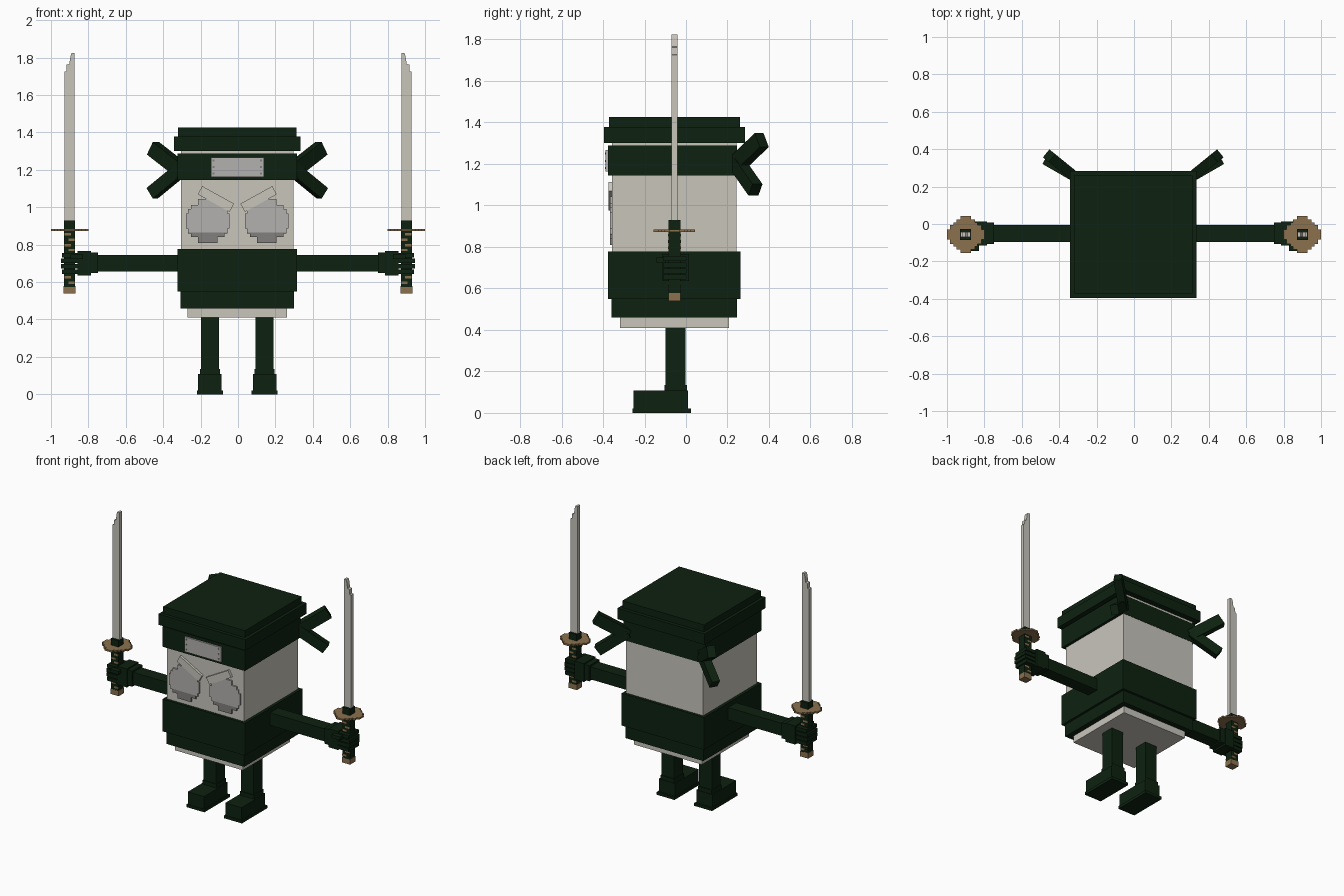
import bpy, bmesh, math
from mathutils import Vector, Matrix

if "Cube" in bpy.data.objects:
    bpy.data.objects.remove(bpy.data.objects["Cube"])


def material(name, colour):
    m = bpy.data.materials.new(name)
    m.diffuse_color = (*colour, 1)
    m.use_nodes = True
    m.node_tree.nodes["Principled BSDF"].inputs["Base Color"].default_value = m.diffuse_color
    return m


GREEN = material("dark green cloth", (0.004, 0.0155, 0.005))
PALE = material("pale stone", (0.58, 0.56, 0.50))
BRONZE = material("bronze", (0.26, 0.165, 0.075))
SILVER = material("silver", (0.45, 0.44, 0.43))
STEEL = material("dark steel", (0.22, 0.215, 0.21))


def finish(name, bm, *mats):
    bmesh.ops.recalc_face_normals(bm, faces=bm.faces[:])
    me = bpy.data.meshes.new(name)
    bm.to_mesh(me)
    bm.free()
    for m in mats:
        me.materials.append(m)
    ob = bpy.data.objects.new(name, me)
    bpy.context.collection.objects.link(ob)
    return ob


def add_box(bm, x, y, z):
    """Box from (low, high) pairs."""
    lo, hi = zip(x, y, z)
    centre = [(a + b) / 2 for a, b in zip(lo, hi)]
    size = [abs(b - a) for a, b in zip(lo, hi)]
    mat = Matrix.Translation(centre) @ Matrix.Diagonal((*size, 1))
    return bmesh.ops.create_cube(bm, size=1, matrix=mat)["verts"]


def box(name, x, y, z, mat):
    bm = bmesh.new()
    add_box(bm, x, y, z)
    return finish(name, bm, mat)


def prism(outline, to3d, depth):
    """Extrude a 2D outline along the vector depth."""
    bm = bmesh.new()
    face = bm.faces.new([bm.verts.new(to3d(u, v)) for u, v in outline])
    new = bmesh.ops.extrude_face_region(bm, geom=[face])["geom"]
    bmesh.ops.translate(bm, vec=depth, verts=[g for g in new if isinstance(g, bmesh.types.BMVert)])
    return bm


def stepped_disc(steps):
    """Closed pixel-style disc from (half width, half height) stairs, widest first."""
    q = []
    for i, (w, h) in enumerate(steps):
        if i:
            q.append((w, steps[i - 1][1]))
        q.append((w, h))
    top = q + [(-w, h) for w, h in reversed(q)]
    return top + [(-w, -h) for w, h in top]


def strap(name, a, b, width, thick, mat):
    """Bar from a to b."""
    a, b = Vector(a), Vector(b)
    d = b - a
    ax = d.normalized()
    side = ax.cross(Vector((0, 0, 1))).normalized()
    up = side.cross(ax)
    rot = Matrix((ax, side, up)).transposed().to_4x4()
    bm = bmesh.new()
    bmesh.ops.create_cube(bm, size=1, matrix=Matrix.Translation((a + b) / 2) @ rot
                          @ Matrix.Diagonal((d.length, thick, width, 1)))
    return finish(name, bm, mat)


# Body and clothing
CX = -0.004
for name, half, y, z, mat in [
    ("base", 0.265, (-0.318, 0.207), (0.41, 0.47), PALE),
    ("body", 0.30, (-0.356, 0.243), (0.50, 1.34), PALE),
    ("tunic_hem", 0.303, (-0.358, 0.246), (0.46, 0.56), GREEN),
    ("tunic", 0.32, (-0.375, 0.263), (0.55, 0.777), GREEN),
    ("headband", 0.32, (-0.375, 0.245), (1.145, 1.288), GREEN),
    ("hat_brim", 0.339, (-0.395, 0.284), (1.302, 1.378), GREEN),
    ("hat_top", 0.318, (-0.372, 0.26), (1.37, 1.427), GREEN),
]:
    box(name, (CX - half, CX + half), y, z, mat)

# Headband plate with rim rivets and a dark lower edge
box("forehead_plate", (-0.145, 0.138), (-0.387, -0.37), (1.163, 1.267), SILVER)
bm = bmesh.new()
for x in (-0.13, 0.123):
    for z in (1.18, 1.215, 1.25):
        add_box(bm, (x - 0.005, x + 0.005), (-0.391, -0.386), (z - 0.005, z + 0.005))
finish("plate_rivets", bm, STEEL)

GRIP_X, GRIP_Y = 0.9, -0.056
EYE = stepped_disc([(0.117, 0.04), (0.105, 0.065), (0.09, 0.085), (0.052, 0.117)])
GUARD = stepped_disc([(0.1, 0.026), (0.084, 0.05), (0.064, 0.064), (0.05, 0.08), (0.028, 0.1)])

for s, tag in ((-1, "right"), (1, "left")):
    def xr(a, b):
        return tuple(sorted((s * a, s * b)))

    # Eye: stepped disc, darker towards the bottom
    bm = prism(EYE, lambda u, v: (CX + s * 0.158 + u, -0.35, 0.926 + v), (0, -0.017, 0))
    bmesh.ops.bisect_plane(bm, geom=bm.verts[:] + bm.edges[:] + bm.faces[:],
                           plane_co=(0, 0, 0.865), plane_no=(0, 0, 1))
    for f in bm.faces:
        f.material_index = int(f.calc_center_median().z < 0.865)
    finish(tag + "_eye", bm, SILVER, STEEL)

    # Slanted brow
    strap(tag + "_brow", (CX + s * 0.029, -0.362, 0.997), (CX + s * 0.199, -0.362, 1.091),
          0.05, 0.022, PALE)

    # Headband tails at the back corner
    strap(tag + "_tail_upper", (CX + s * 0.29, 0.235, 1.19), (CX + s * 0.45, 0.365, 1.315),
          0.078, 0.055, GREEN)
    strap(tag + "_tail_lower", (CX + s * 0.29, 0.24, 1.21), (CX + s * 0.455, 0.335, 1.075),
          0.068, 0.055, GREEN)

    # Leg and boot
    lx = CX + s * 0.146

    def lr(h):
        return (lx - h, lx + h)
    box(tag + "_leg", lr(0.049), (-0.098, -0.002), (0.1, 0.42), GREEN)
    box(tag + "_boot_cuff", lr(0.054), (-0.104, 0.006), (0.1, 0.135), GREEN)
    box(tag + "_boot", lr(0.063), (-0.254, 0.01), (0.015, 0.108), GREEN)
    box(tag + "_sole", lr(0.069), (-0.258, 0.024), (0, 0.02), GREEN)

    # Arm, cuff and hand
    box(tag + "_arm", xr(0.3, 0.78), (-0.096, -0.006), (0.657, 0.745), GREEN)
    box(tag + "_cuff", xr(0.748, 0.79), (-0.108, 0.008), (0.648, 0.757), GREEN)
    box(tag + "_palm", xr(0.785, 0.858), (-0.114, 0.014), (0.635, 0.765), GREEN)
    bm = bmesh.new()
    for i in range(4):
        z = 0.642 + i * 0.03
        inset = 0.006 * (i in (0, 3))
        add_box(bm, xr(0.85, 0.946 - inset), (-0.112, 0.002), (z, z + 0.024))
    add_box(bm, xr(0.83, 0.895), (-0.145, -0.1), (0.724, 0.748))
    finish(tag + "_fingers", bm, GREEN)

    # Sword grip, with staggered wrap gaps front and back
    gy = (GRIP_Y - 0.029, GRIP_Y + 0.029)
    box(tag + "_grip", xr(0.871, 0.93), gy, (0.575, 0.93), GREEN)
    box(tag + "_pommel", xr(0.869, 0.932), gy, (0.54, 0.578), BRONZE)
    bm = bmesh.new()
    for i, z in enumerate((0.59, 0.62, 0.765, 0.79, 0.82, 0.85)):
        x = 0.889 + 0.022 * (i % 2)
        add_box(bm, xr(x - 0.017, x + 0.017), (gy[0] - 0.002, gy[1] + 0.002), (z, z + 0.013))
    finish(tag + "_grip_wrap", bm, BRONZE)

    # Stepped round guard
    bm = prism(GUARD, lambda u, v: (s * GRIP_X + u, GRIP_Y + v, 0.873), (0, 0, 0.012))
    finish(tag + "_guard", bm, BRONZE)

    # Blade with stepped tip, outer edge first
    tip = [(0.928, 0.9), (0.928, 1.725), (0.918, 1.728), (0.916, 1.762), (0.902, 1.766),
           (0.895, 1.81), (0.89, 1.825), (0.873, 1.825), (0.873, 0.9)]
    bm = prism(tip, lambda u, v: (s * u, GRIP_Y - 0.014, v), (0, 0.028, 0))
    finish(tag + "_blade", bm, PALE)
